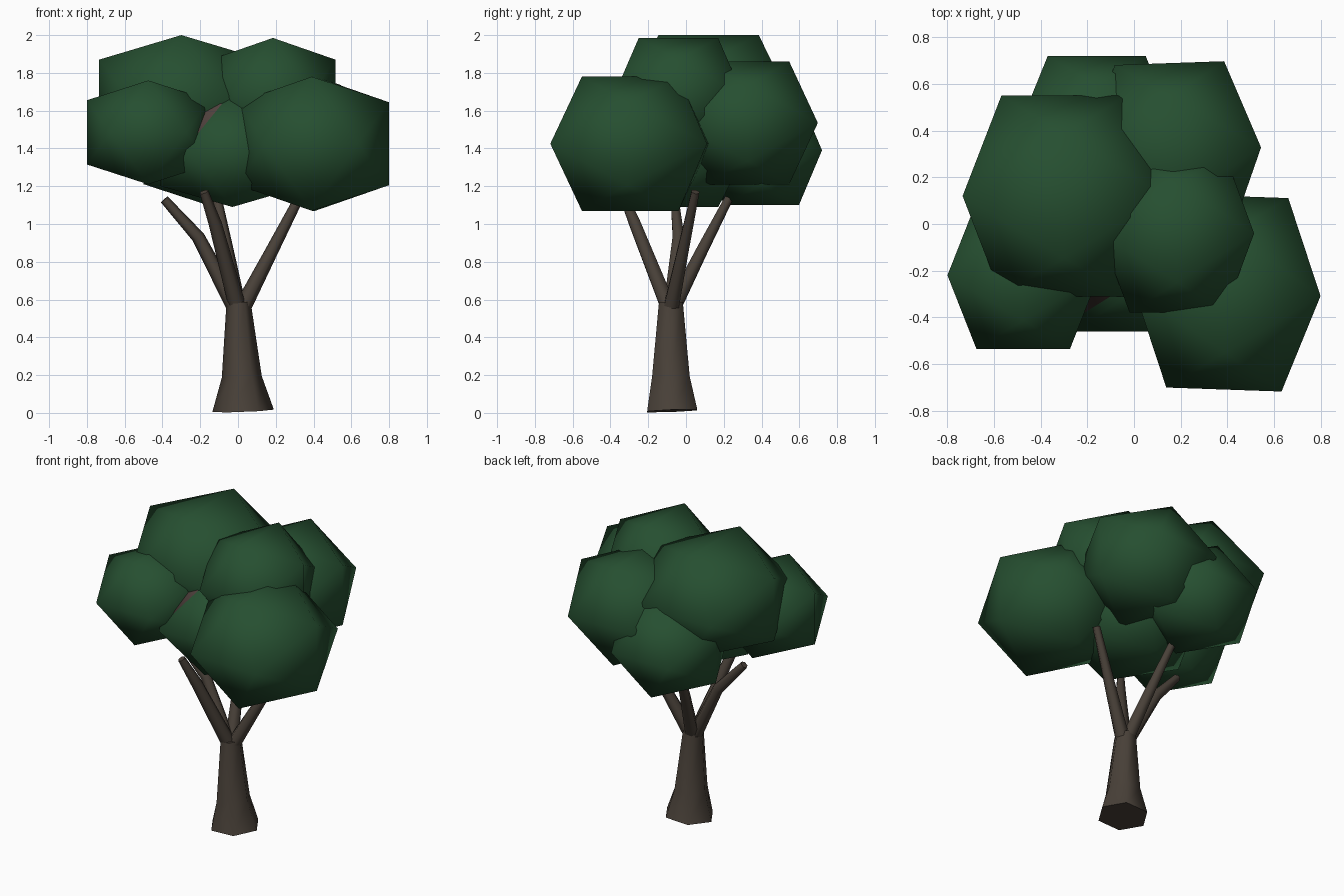
import bpy, bmesh, math
from mathutils import Vector

cube = bpy.data.objects.get("Cube")
if cube:
    bpy.data.objects.remove(cube, do_unlink=True)

PHI = (1 + math.sqrt(5)) / 2


def material(name, rgb):
    m = bpy.data.materials.new(name)
    m.use_nodes = True
    m.diffuse_color = (*rgb, 1)
    bsdf = next(n for n in m.node_tree.nodes if n.type == 'BSDF_PRINCIPLED')
    bsdf.inputs["Base Color"].default_value = (*rgb, 1)
    return m


leaf = material("leaf green", (0.019, 0.078, 0.030))
bark = material("bark brown", (0.066, 0.052, 0.040))
core = material("inner red brown", (0.080, 0.053, 0.047))


def add_object(name, bm, mat):
    bmesh.ops.recalc_face_normals(bm, faces=bm.faces)
    for f in bm.faces:
        f.smooth = len(f.verts) < 5      # end caps stay flat
    for e in bm.edges:
        e.smooth = all(f.smooth for f in e.link_faces)
    mesh = bpy.data.meshes.new(name)
    bm.to_mesh(mesh)
    bm.free()
    mesh.materials.append(mat)
    ob = bpy.data.objects.new(name, mesh)
    bpy.context.collection.objects.link(ob)
    return ob


def foliage(name, centre, radii, mat=leaf, turn=0):
    """Stretched icosahedron made from three golden rectangles."""
    bm = bmesh.new()
    for s in (1, -1):
        for t in (1 / PHI, -1 / PHI):
            for p in ((0, t, s), (t, s, 0), (s, 0, t)):
                bm.verts.new([a * r for a, r in zip(p, radii)])
    bmesh.ops.convex_hull(bm, input=bm.verts)
    ob = add_object(name, bm, mat)
    ob.location = centre
    ob.rotation_euler.z = math.radians(turn)


def limb(name, rings, sides=6):
    """Tapered tube through rings of (centre, x radius, y radius)."""
    bm = bmesh.new()
    loops = []
    for i, (c, rx, ry) in enumerate(rings):
        before, after = rings[max(i - 1, 0)][0], rings[min(i + 1, len(rings) - 1)][0]
        axis = (Vector(after) - Vector(before)).normalized()
        rot = Vector((0, 0, 1)).rotation_difference(axis)
        angles = [math.tau * k / sides for k in range(sides)]
        loops.append([bm.verts.new(Vector(c) + rot @ Vector((rx * math.cos(a), ry * math.sin(a), 0)))
                      for a in angles])
    for low, high in zip(loops, loops[1:]):
        for k in range(sides):
            n = (k + 1) % sides
            bm.faces.new((low[k], low[n], high[n], high[k]))
    bm.faces.new(loops[0])
    bm.faces.new(loops[-1])
    add_object(name, bm, bark)


# Trunk with a flared foot
limb("trunk", [((0.027, -0.073, 0.011), 0.163, 0.153),
               ((0.02, -0.08, 0.19), 0.106, 0.115),
               ((0.003, -0.08, 0.585), 0.064, 0.073)])

# Branches: start, bend, end
branches = {
    "left_side_branch": ((0.02, -0.08, 0.55), (0.17, -0.02, 0.84), (0.34, 0.05, 1.17)),
    "right_side_branch": ((-0.01, -0.08, 0.55), (-0.21, -0.04, 0.93), (-0.39, -0.06, 1.13)),
    "front_branch": ((0.0, -0.09, 0.55), (-0.12, -0.27, 1.0), (-0.18, -0.34, 1.17)),
    "back_branch": ((0.0, -0.07, 0.55), (-0.06, 0.09, 0.87), (-0.12, 0.25, 1.18)),
}
for name, points in branches.items():
    limb(name, [(p, r, r) for p, r in zip(points, (0.046, 0.035, 0.024))])

# Leaf clumps around a brown core
foliage("front_left_clump", (0.40, -0.295, 1.425), (0.40, 0.415, 0.355), turn=-2)
foliage("front_right_clump", (-0.475, -0.22, 1.485), (0.325, 0.315, 0.275))
foliage("top_right_clump", (-0.30, 0.12, 1.66), (0.435, 0.43, 0.34))
foliage("top_left_clump", (0.185, -0.04, 1.685), (0.33, 0.34, 0.30))
foliage("back_left_clump", (0.165, 0.315, 1.535), (0.38, 0.375, 0.325), turn=2)
foliage("back_right_clump", (-0.16, 0.40, 1.39), (0.34, 0.32, 0.29))
foliage("lower_middle_clump", (-0.03, -0.07, 1.38), (0.38, 0.39, 0.29))
foliage("canopy_core", (0.0, -0.02, 1.48), (0.36, 0.36, 0.27), mat=core)
